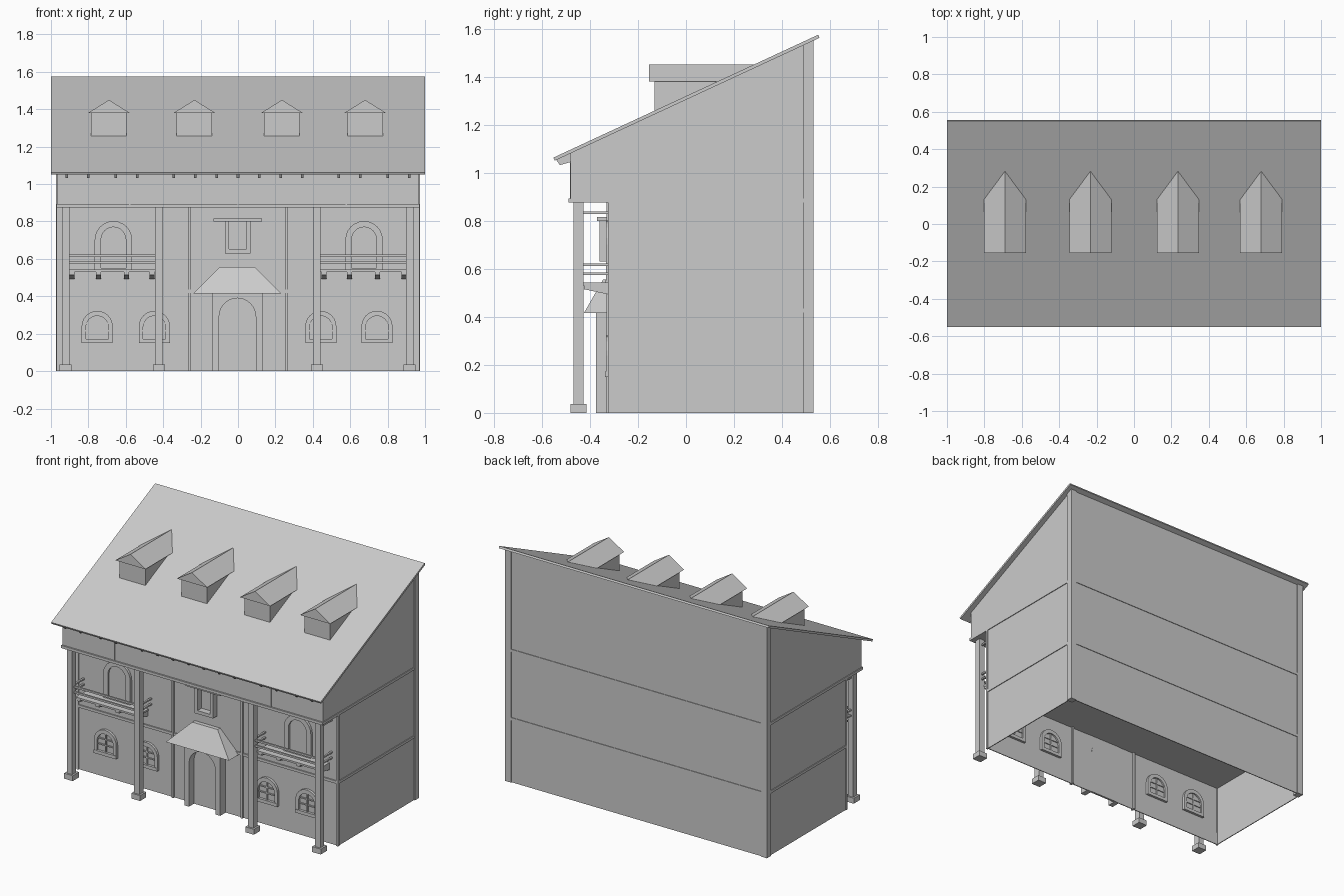
import bpy, bmesh, math
from mathutils import Vector

if "Cube" in bpy.data.objects:
    bpy.data.objects.remove(bpy.data.objects["Cube"])


def prism(name, pts, axis, a, b):
    """Extrude a 2D outline along x (pts = y,z), y (pts = x,z) from a to b."""
    def p3(p, t):
        return (t, p[0], p[1]) if axis == 'x' else (p[0], t, p[1])
    bm = bmesh.new()
    lo = [bm.verts.new(p3(p, a)) for p in pts]
    hi = [bm.verts.new(p3(p, b)) for p in pts]
    bm.faces.new(lo)
    bm.faces.new(hi[::-1])
    n = len(pts)
    for i in range(n):
        bm.faces.new((lo[i], hi[i], hi[(i + 1) % n], lo[(i + 1) % n]))
    return finish(name, bm)


def finish(name, bm):
    bmesh.ops.recalc_face_normals(bm, faces=bm.faces)
    me = bpy.data.meshes.new(name)
    bm.to_mesh(me)
    bm.free()
    ob = bpy.data.objects.new(name, me)
    bpy.context.collection.objects.link(ob)
    return ob


def box(name, x0, x1, y0, y1, z0, z1):
    return prism(name, [(x0, z0), (x1, z0), (x1, z1), (x0, z1)], 'y', y0, y1)


def arch(cx, half, z0, top, n=12):
    """Outline of a round-headed opening, left foot to right foot."""
    zs = top - half
    arc = [(cx - half * math.cos(math.pi * i / n), zs + half * math.sin(math.pi * i / n))
           for i in range(n + 1)]
    return [(cx - half, z0)] + arc + [(cx + half, z0)]


def roof_z(y):
    return 1.063 + 0.464 * (y + 0.552)


# Ground floor: hollow shell open at the bottom
W, YF, YB = 0.965, -0.317, 0.525
bm = bmesh.new()
c = [(-W, YF), (W, YF), (W, YB), (-W, YB)]
lo = [bm.verts.new((x, y, 0)) for x, y in c]
hi = [bm.verts.new((x, y, 0.42)) for x, y in c]
for i in range(4):
    j = (i + 1) % 4
    bm.faces.new((lo[i], lo[j], hi[j], hi[i]))
bm.faces.new(hi)
shell = finish("ground_floor_walls", bm)
sol = shell.modifiers.new("thickness", 'SOLIDIFY')
sol.thickness = 0.008

# Upper storeys
box("first_floor_walls", -W, W, YF, YB, 0.42, 0.88)
prism("attic_storey", [(-0.48, 0.885), (YB, 0.885), (YB, roof_z(YB) - 0.01),
                       (-0.48, roof_z(-0.48) - 0.01)], 'x', -W, W)

# Floor bands and corner posts
box("lower_band", -0.97, 0.97, -0.325, 0.529, 0.417, 0.435)
box("upper_band", -0.97, 0.97, -0.49, 0.529, 0.875, 0.893)
for s in (-1, 1):
    x = sorted((s * 0.928, s * 0.972))
    prism("rear_corner_post", [(0.487, 0), (0.531, 0), (0.531, roof_z(0.531) - 0.01),
                               (0.487, roof_z(0.487) - 0.01)], 'x', *x)
    x = sorted((s * 0.956, s * 0.97))
    box("front_corner_strip", *x, -0.325, -0.31, 0, 0.88)
    x = sorted((s * 0.25, s * 0.264))
    box("front_pilaster", *x, -0.33, -0.3, 0, 0.88)
for x in (-0.58, 0, 0.58):
    box("attic_batten", x - 0.004, x + 0.004, -0.484, -0.475, 0.89, 1.06)

# Main shed roof, eaves board and rafter tails
ya, yb = -0.552, 0.55
nrm = Vector((-0.464, 1)).normalized() * 0.014
prism("main_roof", [(ya, roof_z(ya)), (yb, roof_z(yb)),
                    (yb - nrm.x, roof_z(yb) - nrm.y),
                    (ya - nrm.x, roof_z(ya) - nrm.y)], 'x', -1, 1)
for i in (-8, -7, -5.7, -4.7, -3, -2, -1, 0, 1, 2, 3, 4.7, 5.7, 7, 8):
    x = i * 0.1145
    prism("rafter_tail", [(-0.54, 1.053), (-0.525, 1.032), (-0.478, 1.045),
                          (-0.478, 1.085)], 'x', x - 0.007, x + 0.007)

# Dormers on the roof
for cx in (-0.69, -0.233, 0.235, 0.68):
    prism("dormer_body", [(-0.132, 1.25), (-0.132, 1.385), (0.14, 1.385)],
          'x', cx - 0.095, cx + 0.095)
    prism("dormer_roof", [(cx - 0.112, 1.38), (cx + 0.112, 1.38), (cx, 1.45)],
          'y', -0.155, 0.283)

# Porch columns
for cx in (-0.922, -0.423, 0.422, 0.918):
    box("porch_column", cx - 0.02, cx + 0.02, -0.468, -0.426, 0, 0.88)
    box("column_base", cx - 0.032, cx + 0.032, -0.48, -0.415, 0, 0.036)
    # short ties from each column back to the wall
    for z in (0.58, 0.617, 0.834):
        box("side_rail", cx - 0.006, cx + 0.006, -0.43, YF, z - 0.005, z + 0.005)

# Balconies
for s in (-1, 1):
    x0, x1 = sorted((s * 0.902, s * 0.442))
    box("balcony_floor", x0, x1, -0.43, YF, 0.53, 0.542)
    for z in (0.58, 0.617):
        box("front_rail", x0 - 0.01, x1 + 0.01, -0.45, -0.438, z - 0.006, z + 0.006)
    for bx in (0.887, 0.745, 0.597, 0.46):
        prism("balcony_bracket", [(-0.425, 0.53), (-0.425, 0.515), (YF, 0.492),
                                  (YF, 0.53)], 'x', s * bx - 0.013, s * bx + 0.013)


# Arched windows: ring frame, sill and recessed pane
def arched_window(cx, half, inner, z0, zi, top, ti, back):
    prism("window_frame", arch(cx, half, z0, top) + arch(cx, inner, z0, ti)[::-1],
          'y', -0.334, back)
    box("window_sill", cx - half, cx + half, -0.337, back, z0, zi)
    prism("window_pane", arch(cx, inner, zi, ti), 'y', -0.32, -0.306)


for cx in (-0.753, -0.447, 0.443, 0.743):
    arched_window(cx, 0.083, 0.06, 0.15, 0.172, 0.322, 0.295, -0.295)
    box("window_mullion", cx - 0.004, cx + 0.004, -0.328, -0.3, 0.165, 0.292)
    for z in (0.216, 0.255):
        box("window_bar", cx - 0.06, cx + 0.06, -0.327, -0.3, z - 0.004, z + 0.004)
for cx in (-0.666, 0.674):
    arched_window(cx, 0.1, 0.066, 0.54, 0.552, 0.802, 0.77, -0.31)

# Centre window with lintel
box("centre_window_lintel", -0.13, 0.127, -0.37, YF, 0.8, 0.816)
prism("centre_window_frame", [(-0.07, 0.802), (-0.07, 0.63), (0.067, 0.63), (0.067, 0.802),
                              (0.045, 0.802), (0.045, 0.652), (-0.048, 0.652),
                              (-0.048, 0.802)], 'y', -0.36, -0.31)

# Door portal with arched opening and leaf
prism("door_portal", [(-0.135, 0), (-0.135, 0.417), (0.13, 0.417), (0.13, 0)]
      + arch(-0.003, 0.098, 0, 0.39)[::-1], 'y', -0.375, -0.31)
prism("door_leaf", arch(-0.003, 0.1, 0.0, 0.392), 'y', -0.322, -0.308)

# Hipped canopy above the door
bm = bmesh.new()
low = [bm.verts.new(p) for p in ((-0.238, -0.425, 0.416), (0.23, -0.425, 0.416),
                                 (0.23, YF, 0.416), (-0.238, YF, 0.416))]
top = [bm.verts.new(p) for p in ((-0.098, -0.345, 0.556), (0.09, -0.345, 0.556),
                                 (0.09, YF, 0.556), (-0.098, YF, 0.556))]
bm.faces.new(low)
bm.faces.new(top)
for i in range(4):
    j = (i + 1) % 4
    bm.faces.new((low[i], low[j], top[j], top[i]))
finish("door_canopy", bm)
